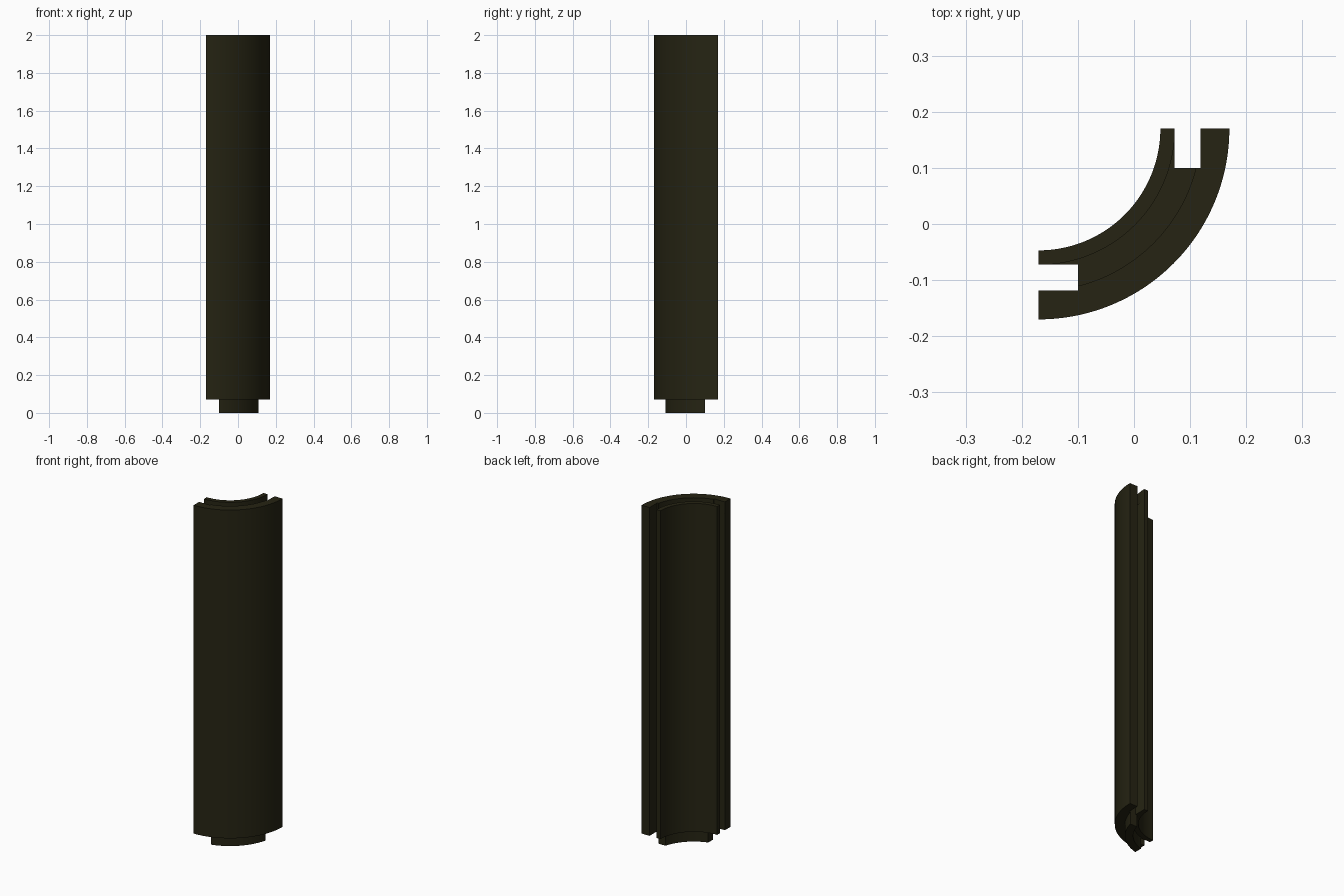
import bpy, bmesh, math

if "Cube" in bpy.data.objects:
    bpy.data.objects.remove(bpy.data.objects["Cube"])

CX, CY = -0.17, 0.17           # centre of the quarter round
R_IN, R_OUT = 0.217, 0.34      # inner and outer radius
G_IN, G_OUT = 0.243, 0.289     # groove radii
SLOT = 0.07                    # slot and tenon depth

mat = bpy.data.materials.new("dark olive")
mat.diffuse_color = (0.019, 0.0175, 0.0065, 1)
mat.use_nodes = True
mat.node_tree.nodes["Principled BSDF"].inputs["Base Color"].default_value = mat.diffuse_color


def ring(name, r0, r1, a0, a1, z0, z1, seg=48):
    """Extruded arc band; angles run from -90 to 0 degrees around the centre."""
    def arc(r, a, b):
        return [(CX + r * math.cos(a + (b - a) * i / seg),
                 CY + r * math.sin(a + (b - a) * i / seg)) for i in range(seg + 1)]
    outer = arc(r1, a0[1], a1[1])
    inner = arc(r0, a1[0], a0[0])
    bm = bmesh.new()
    f = bm.faces.new([bm.verts.new((x, y, z0)) for x, y in outer + inner])
    top = bmesh.ops.extrude_face_region(bm, geom=[f])
    verts = [v for v in top["geom"] if isinstance(v, bmesh.types.BMVert)]
    bmesh.ops.translate(bm, vec=(0, 0, z1 - z0), verts=verts)
    bmesh.ops.recalc_face_normals(bm, faces=bm.faces)
    me = bpy.data.meshes.new(name)
    bm.to_mesh(me)
    bm.free()
    me.materials.append(mat)
    ob = bpy.data.objects.new(name, me)
    bpy.context.collection.objects.link(ob)
    return ob


def box(name, x0, x1, y0, y1, z0, z1):
    bpy.ops.mesh.primitive_cube_add(
        size=1, location=((x0 + x1) / 2, (y0 + y1) / 2, (z0 + z1) / 2))
    ob = bpy.context.object
    ob.name = name
    ob.scale = (x1 - x0, y1 - y0, z1 - z0)
    bpy.ops.object.transform_apply(location=True, rotation=True, scale=True)
    ob.data.materials.append(mat)
    return ob


def activate(ob):
    bpy.ops.object.select_all(action='DESELECT')
    ob.select_set(True)
    bpy.context.view_layer.objects.active = ob


def cut(target, cutter):
    cutter.hide_render = True
    m = target.modifiers.new("cut", 'BOOLEAN')
    m.operation = 'DIFFERENCE'
    m.solver = 'EXACT'
    m.object = cutter
    activate(target)
    bpy.ops.object.modifier_apply(modifier=m.name)
    bpy.data.objects.remove(cutter, do_unlink=True)


# Curved body
q = (-math.pi / 2, -math.pi / 2)
body = ring("curved_body", R_IN, R_OUT, q, (0, 0), 0.07, 2.0)

# Full-height slots in both ends
s0, s1 = 0.2425, 0.2885
cut(body, box("slot_cutter_left", CX - 0.1, CX + SLOT, CY - s1, CY - s0, -0.1, 2.2))
cut(body, box("slot_cutter_back", CX + s0, CX + s1, CY - SLOT, CY + 0.1, -0.1, 2.2))

# Curved groove in the top
e = 0.05
cut(body, ring("groove_cutter", G_IN, G_OUT, (q[0] - e, q[0] - e), (e, e), 2.0 - SLOT, 2.1))

# Curved tenon under the body, with ends square to the slots
t0, t1 = 0.244, 0.287
d0, d1 = math.asin(SLOT / t0), math.asin(SLOT / t1)
tenon = ring("bottom_tenon", t0, t1, (q[0] + d0, q[0] + d1), (-d0, -d1), 0.0, 0.07)

# Smooth curves, sharp corners
for ob in (body, tenon):
    activate(ob)
    bpy.ops.object.shade_smooth_by_angle(angle=math.radians(30))
